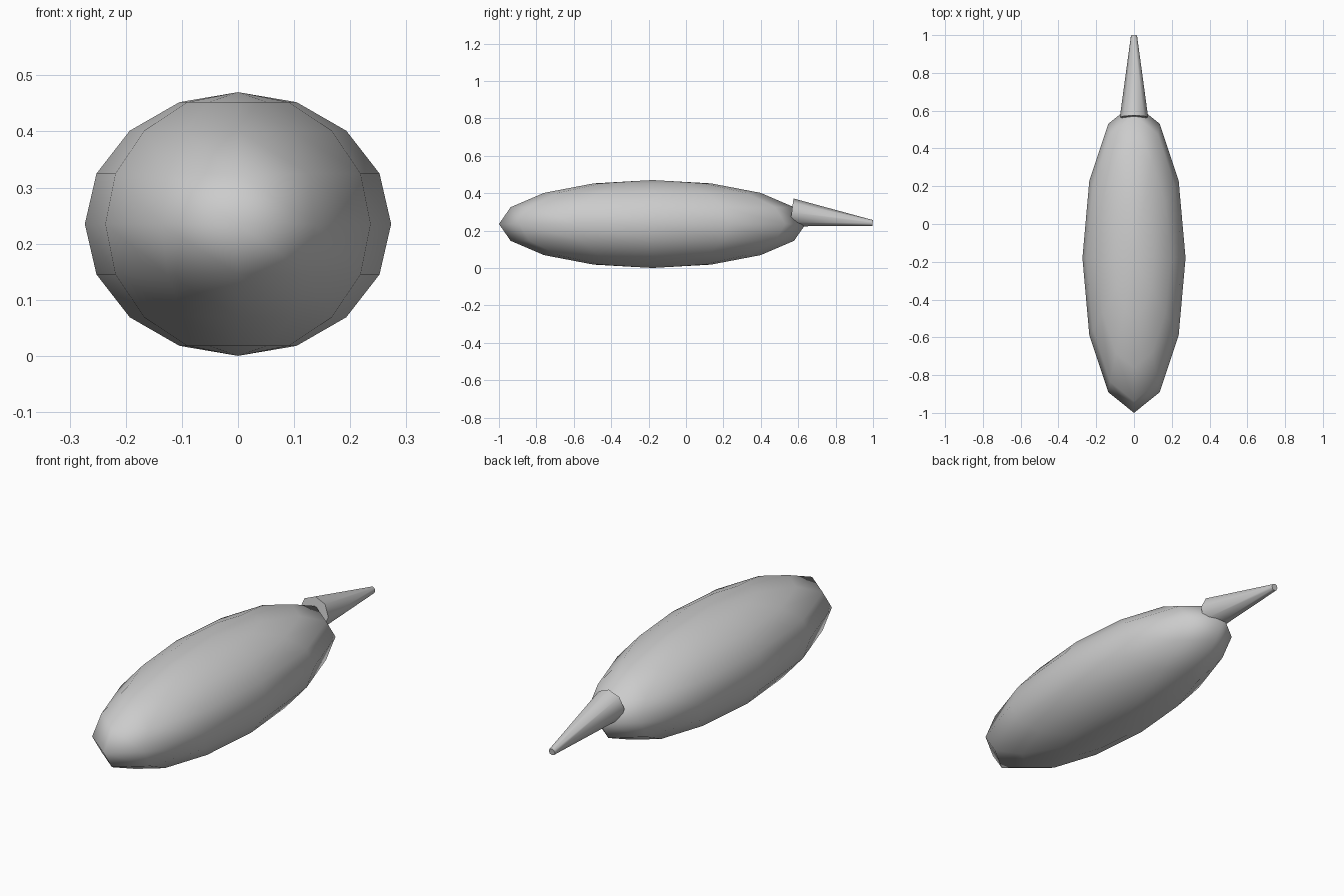
import bpy
import math
from mathutils import Vector

default_cube = bpy.data.objects.get("Cube")
if default_cube:
    bpy.data.objects.remove(default_cube, do_unlink=True)

GREY = (0.6, 0.6, 0.6, 1.0)
grey = bpy.data.materials.new("plain grey")
grey.use_nodes = True
grey.diffuse_color = GREY
grey.node_tree.nodes["Principled BSDF"].inputs["Base Color"].default_value = GREY


def finish(name, smooth_angle):
    """Name the active object, colour it and smooth its shading."""
    obj = bpy.context.object
    obj.name = name
    obj.data.materials.append(grey)
    bpy.ops.object.shade_smooth_by_angle(angle=math.radians(smooth_angle))
    return obj


# Body: a stretched low-poly ellipsoid with its poles at top and bottom
bpy.ops.mesh.primitive_uv_sphere_add(segments=12, ring_count=8, radius=1,
                                     location=(0, -0.18, 0.235))
body = bpy.context.object
body.scale = (0.273, 0.82, 0.235)
bpy.ops.object.transform_apply(location=False, rotation=False, scale=True)
finish("body", 180)

# Tail: a tapered eight-sided cone that droops backwards
tail_base = Vector((0, 0.565, 0.297))
tail_tip = Vector((0, 0.998, 0.24))
axis = tail_tip - tail_base
pitch = math.atan2(-axis.y, axis.z)
bpy.ops.mesh.primitive_cone_add(vertices=8, radius1=0.075, radius2=0.016,
                                depth=axis.length,
                                location=(tail_base + tail_tip) / 2,
                                rotation=(pitch, 0, 0))
finish("tail", 60)
